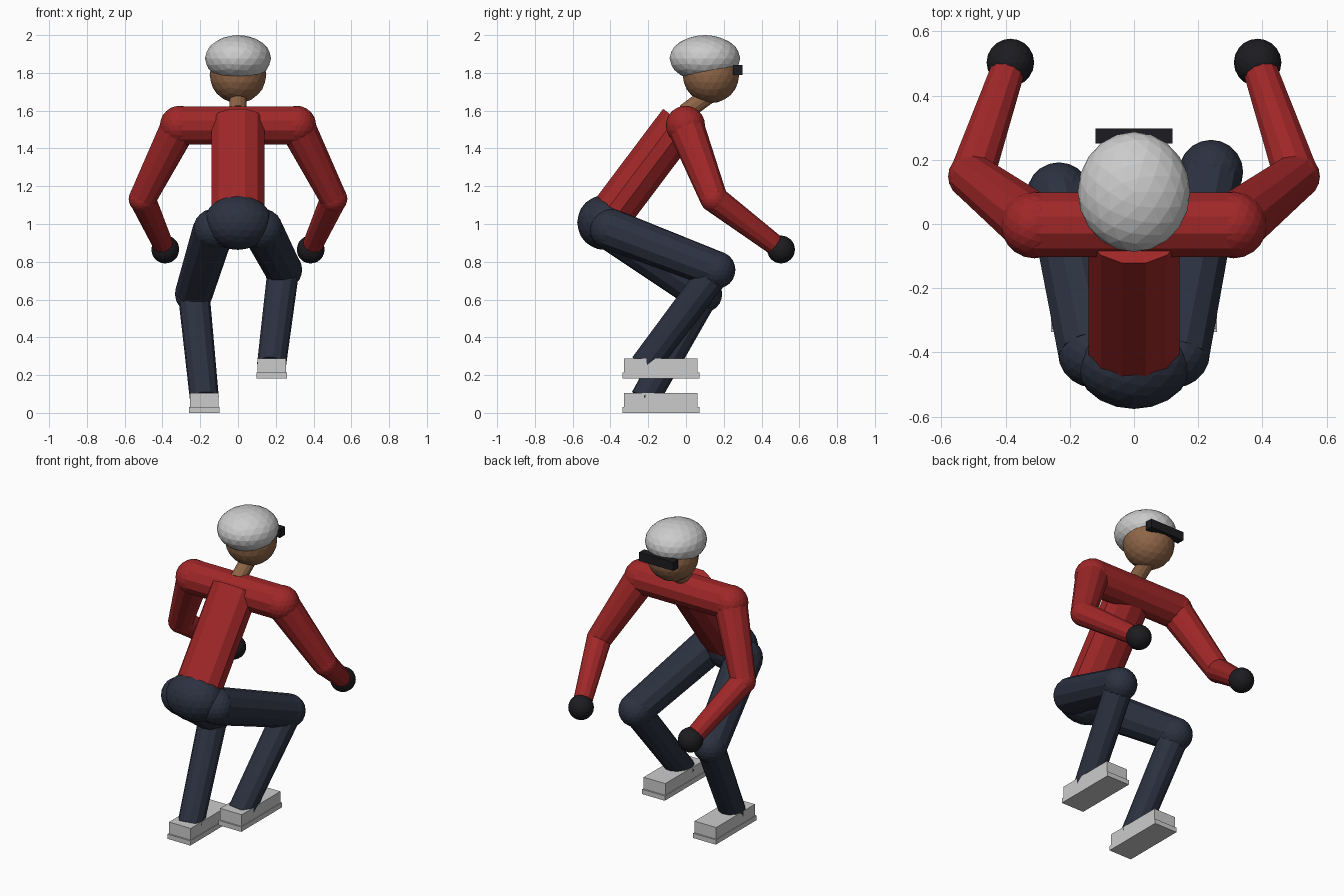
import bpy, bmesh, math
from mathutils import Matrix, Vector

if "Cube" in bpy.data.objects:
    bpy.data.objects.remove(bpy.data.objects["Cube"])


def material(name, rgb):
    m = bpy.data.materials.new(name)
    m.diffuse_color = (*rgb, 1)
    m.use_nodes = True
    m.node_tree.nodes["Principled BSDF"].inputs["Base Color"].default_value = m.diffuse_color
    return m


RED = material("jacket_red", (0.35, 0.02, 0.021))
NAVY = material("trouser_navy", (0.025, 0.031, 0.052))
SKIN = material("skin", (0.27, 0.13, 0.063))
BLACK = material("black", (0.012, 0.012, 0.015))


def finish(name, bm, mat):
    mesh = bpy.data.meshes.new(name)
    bm.to_mesh(mesh)
    bm.free()
    if mat:
        mesh.materials.append(mat)
    ob = bpy.data.objects.new(name, mesh)
    bpy.context.collection.objects.link(ob)
    return ob


def ball(name, centre, radii, mat=None):
    if not isinstance(radii, tuple):
        radii = (radii,) * 3
    bm = bmesh.new()
    bmesh.ops.create_icosphere(bm, subdivisions=3, radius=1)
    bm.transform(Matrix.Translation(centre) @ Matrix.Diagonal((*radii, 1)))
    return finish(name, bm, mat)


def limb(name, a, b, r1, r2, mat, sides=12, flat=1.0):
    """Tapered cylinder from a to b; flat squashes its depth."""
    a, b = Vector(a), Vector(b)
    d = b - a
    bm = bmesh.new()
    bmesh.ops.create_cone(bm, cap_ends=True, segments=sides, radius1=r1, radius2=r2,
                          depth=d.length)
    bm.transform(Matrix.Translation((a + b) / 2)
                 @ d.to_track_quat('Z', 'Y').to_matrix().to_4x4()
                 @ Matrix.Diagonal((1, flat, 1, 1))
                 @ Matrix.Rotation(math.pi / sides, 4, 'Z'))
    return finish(name, bm, mat)


def box(name, centre, size, mat=None):
    bm = bmesh.new()
    bmesh.ops.create_cube(bm, size=1)
    bm.transform(Matrix.Translation(centre) @ Matrix.Diagonal((*size, 1)))
    return finish(name, bm, mat)


# Trunk, leaning forward over the knees
ball("pelvis", (0, -0.433, 1.008), (0.18, 0.143, 0.145), NAVY)
limb("torso", (0, -0.43, 1.01), (0, -0.03, 1.541), 0.146, 0.146, RED, flat=0.81)
limb("shoulder_bar", (-0.31, -0.003, 1.522), (0.31, -0.003, 1.522), 0.104, 0.104, RED)

# Head, helmet and goggles
limb("neck", (0, -0.006, 1.59), (0, 0.13, 1.69), 0.047, 0.047, SKIN)
ball("head", (0, 0.132, 1.79), 0.15, SKIN)
ball("helmet", (0, 0.1, 1.877), (0.175, 0.187, 0.123))
box("goggles", (0, 0.274, 1.815), (0.24, 0.048, 0.055), BLACK)

# Arms, the same on both sides
for side, s in (("left", -1), ("right", 1)):
    shoulder = (s * 0.31, -0.003, 1.522)
    elbow = (s * 0.506, 0.148, 1.133)
    hand = (s * 0.385, 0.503, 0.865)
    ball(side + "_shoulder", shoulder, 0.104, RED)
    limb(side + "_upper_arm", shoulder, elbow, 0.098, 0.073, RED)
    ball(side + "_elbow", elbow, 0.073, RED)
    limb(side + "_forearm", elbow, hand, 0.072, 0.053, RED)
    ball(side + "_glove", hand, 0.074, BLACK)

# Legs: the right one is raised
for side, s, knee, ankle, floor in (
        ("left", -1, (-0.234, 0.092, 0.63), (-0.178, -0.218, 0.075), 0.0),
        ("right", 1, (0.24, 0.162, 0.757), (0.177, -0.222, 0.25), 0.183)):
    hip = (s * 0.128, -0.4, 0.972)
    ball(side + "_hip", hip, 0.109, NAVY)
    limb(side + "_thigh", hip, knee, 0.111, 0.1, NAVY)
    ball(side + "_knee", knee, 0.1, NAVY)
    limb(side + "_shin", knee, ankle, 0.084, 0.077, NAVY)
    box(side + "_boot", (s * 0.179, -0.133, floor + 0.066), (0.152, 0.388, 0.076))
    box(side + "_sole", (s * 0.179, -0.133, floor + 0.015), (0.16, 0.408, 0.03))
